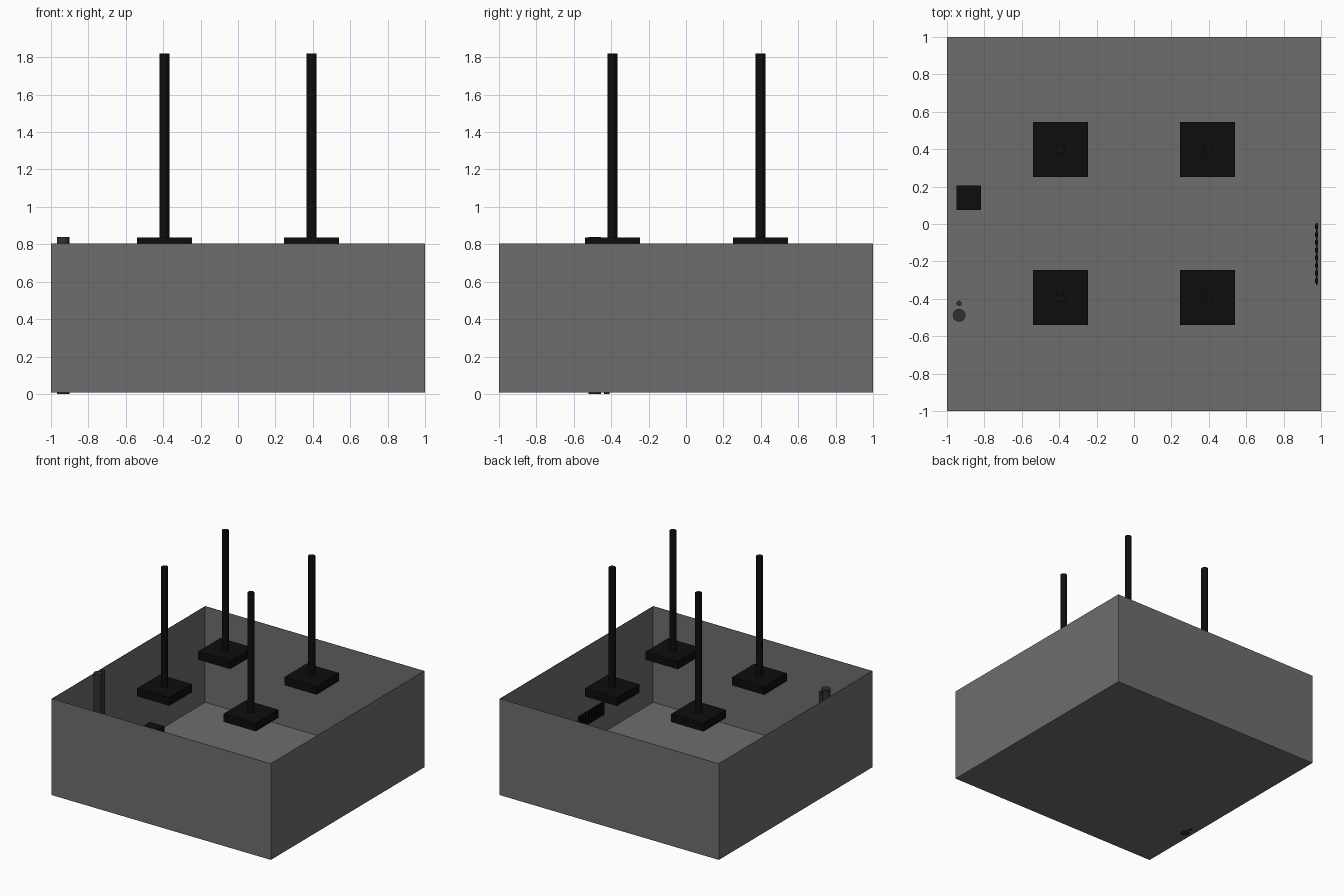
import bpy, bmesh

if "Cube" in bpy.data.objects:
    bpy.data.objects.remove(bpy.data.objects["Cube"])


def material(name, v):
    m = bpy.data.materials.new(name)
    m.diffuse_color = (v, v, v, 1)
    m.use_nodes = True
    m.node_tree.nodes["Principled BSDF"].inputs["Base Color"].default_value = m.diffuse_color
    return m


GREY = material("tank_grey", 0.155)
DARK = material("pipe_dark", 0.03)
BLACK = material("fixture_black", 0.004)


def box(name, lo, hi, mat):
    size = [b - a for a, b in zip(lo, hi)]
    mid = [(a + b) / 2 for a, b in zip(lo, hi)]
    bpy.ops.mesh.primitive_cube_add(size=1, location=mid)
    ob = bpy.context.object
    ob.name = name
    ob.scale = size
    bpy.ops.object.transform_apply(location=False, rotation=False, scale=True)
    ob.data.materials.append(mat)
    return ob


def rod(name, x, y, z0, z1, r, mat):
    bpy.ops.mesh.primitive_cylinder_add(vertices=24, radius=r, depth=z1 - z0,
                                        location=(x, y, (z0 + z1) / 2))
    ob = bpy.context.object
    ob.name = name
    ob.data.materials.append(mat)
    bpy.ops.object.shade_smooth_by_angle()
    return ob


# open-topped tank with thin walls
tank = box("tank", (-1, -1, 0.008), (1, 1, 0.803), GREY)
bm = bmesh.new()
bm.from_mesh(tank.data)
bm.faces.ensure_lookup_table()
top = max(bm.faces, key=lambda f: f.calc_center_median().z)
bmesh.ops.delete(bm, geom=[top], context='FACES_ONLY')
bm.to_mesh(tank.data)
bm.free()
wall = tank.modifiers.new("wall", 'SOLIDIFY')
wall.thickness = 0.004
wall.offset = -1

# four hanging lamps: square head and suspension rod
for x in (-0.394, 0.394):
    for y in (-0.394, 0.398):
        box("lamp_head", (x - 0.147, y - 0.147, 0.77), (x + 0.147, y + 0.147, 0.837), BLACK)
        rod("lamp_rod", x, y, 0.83, 1.82, 0.027, BLACK)

# drain pipe and slim supply pipe through the floor
rod("drain_pipe", -0.935, -0.488, 0.0, 0.838, 0.034, DARK)
rod("supply_pipe", -0.935, -0.424, 0.0, 0.836, 0.014, DARK)

# pump block on the floor
box("pump", (-0.948, 0.076, 0.01), (-0.817, 0.206, 0.165), BLACK)

# ribbed grille on the right wall
box("grille_back", (0.974, -0.325, 0.175), (0.982, 0.005, 0.278), BLACK)
ribs = 8
for i in range(ribs):
    y = -0.325 + (i + 0.5) * 0.33 / ribs
    box("grille_rib", (0.967, y - 0.012, 0.175), (0.985, y + 0.012, 0.278), BLACK)
